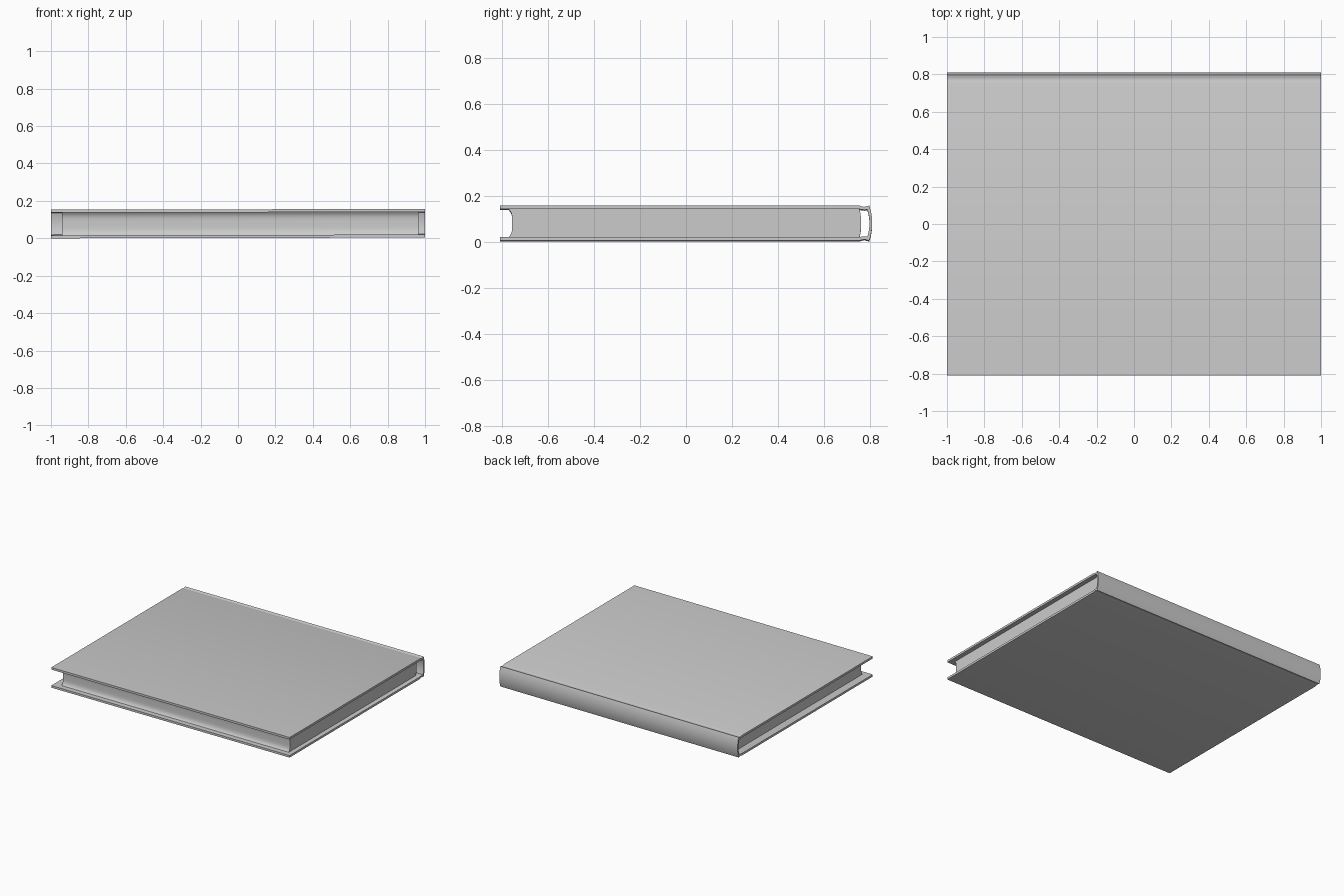
import bpy, bmesh, math

if "Cube" in bpy.data.objects:
    bpy.data.objects.remove(bpy.data.objects["Cube"])

H = 0.153        # book thickness
TILT = 0.002     # the book rises very slightly towards +x


def mirrored(half):
    """Mirror an upper (y, z) half profile, ordered downwards, about mid height."""
    return half + [(y, H - z) for y, z in reversed(half)]


def extrude_profile(name, profile, x0, x1, smooth_angle=30):
    """Extrude a closed (y, z) outline along x."""
    bm = bmesh.new()
    rings = [[bm.verts.new((x, y, z + TILT * (x + 1))) for y, z in profile]
             for x in (x0, x1)]
    n = len(profile)
    for i in range(n):
        j = (i + 1) % n
        bm.faces.new((rings[0][i], rings[0][j], rings[1][j], rings[1][i]))
    for ring in rings:
        bm.faces.new(ring)
    bmesh.ops.recalc_face_normals(bm, faces=bm.faces)
    mesh = bpy.data.meshes.new(name)
    bm.to_mesh(mesh)
    bm.free()
    obj = bpy.data.objects.new(name, mesh)
    bpy.context.collection.objects.link(obj)
    bpy.ops.object.select_all(action='DESELECT')
    obj.select_set(True)
    bpy.context.view_layer.objects.active = obj
    bpy.ops.object.shade_smooth_by_angle(angle=math.radians(smooth_angle))
    return obj


def bulge(y_edge, y_mid, z_top, steps=8, power=2):
    """Upper half of a curved edge, from its top corner to just above mid height."""
    pts = []
    for i in range(steps):
        t = 1 - i / (steps - 0.5)
        pts.append((y_mid + (y_edge - y_mid) * t ** power,
                    H / 2 + (z_top - H / 2) * t))
    return pts


# Hard cover: two boards, pressed joint grooves and a rounded spine in one sheet
outer = [(-0.81, H), (0.753, H), (0.763, H - 0.003), (0.775, H - 0.006),
         (0.786, H - 0.003)] + bulge(0.797, 0.81, H)
inner = [(-0.81, H - 0.016), (0.755, H - 0.016), (0.775, H - 0.019)] \
    + bulge(0.789, 0.798, H - 0.018)
extrude_profile("cover", mirrored(outer) + mirrored(inner)[::-1], -1, 1)

# Page block: hollow fore edge, slightly rounded back
PAGE_TOP = H - 0.0158
back = mirrored(bulge(0.755, 0.762, PAGE_TOP))
fore = mirrored(bulge(-0.771, -0.756, PAGE_TOP, power=4))
extrude_profile("pages", back + fore[::-1], -0.94, 0.965)
